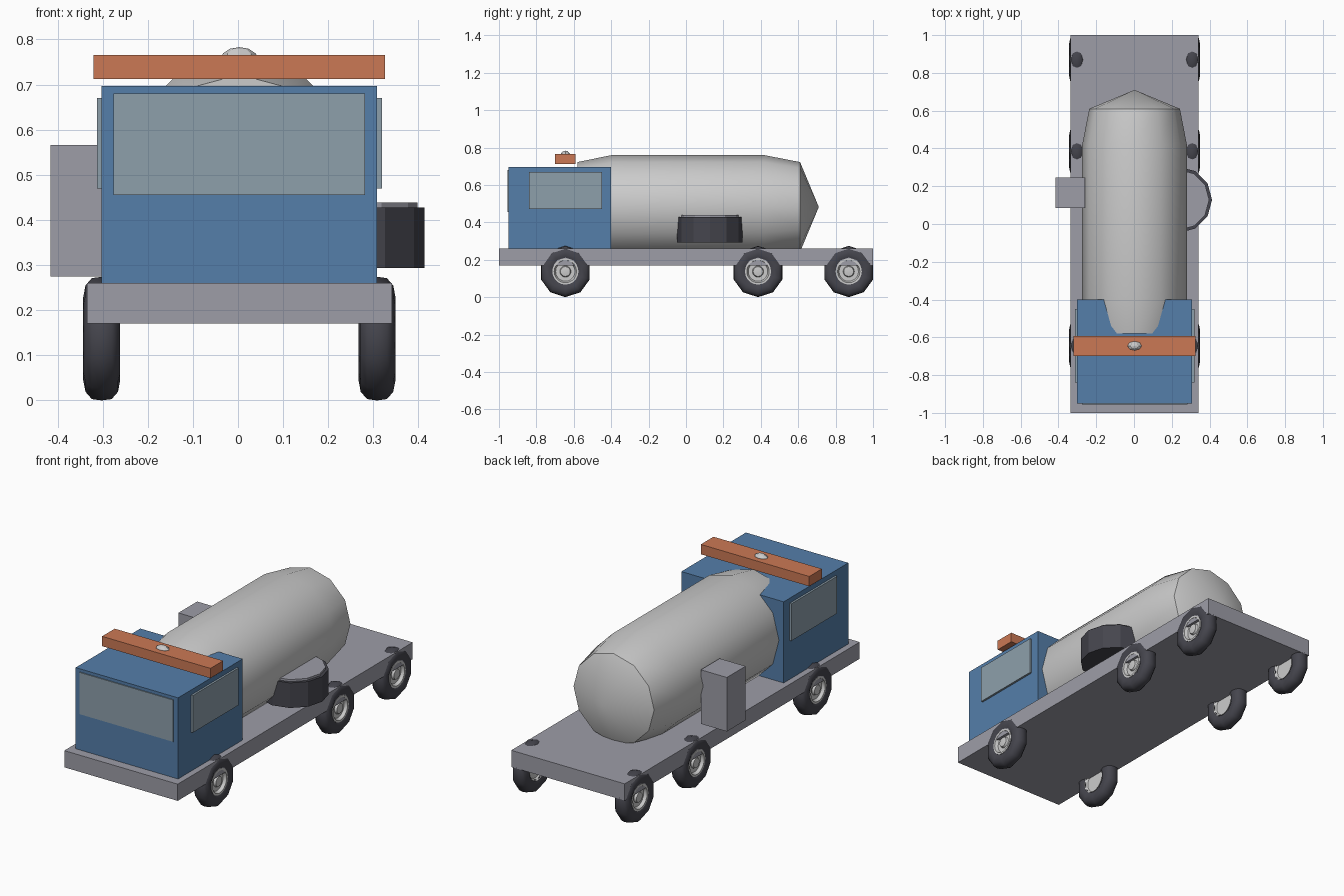
import bpy, bmesh, math
from mathutils import Matrix

if "Cube" in bpy.data.objects:
    bpy.data.objects.remove(bpy.data.objects["Cube"])

CX = 0.003  # shared centre line


def material(name, rgb):
    m = bpy.data.materials.new(name)
    m.diffuse_color = (*rgb, 1)
    m.use_nodes = True
    m.node_tree.nodes["Principled BSDF"].inputs["Base Color"].default_value = m.diffuse_color
    return m


BLUE = material("cab_blue", (0.09, 0.21, 0.40))
ORANGE = material("light_orange", (0.60, 0.19, 0.09))
GLASS = material("glass", (0.27, 0.35, 0.41))
RUBBER = material("rubber", (0.06, 0.06, 0.075))
STEEL = material("frame_grey", (0.34, 0.34, 0.39))
SILVER = material("silver", (0.60, 0.61, 0.62))


def finish(bm, name, mat=None, smooth=None):
    bmesh.ops.recalc_face_normals(bm, faces=bm.faces)
    me = bpy.data.meshes.new(name)
    bm.to_mesh(me)
    bm.free()
    ob = bpy.data.objects.new(name, me)
    bpy.context.collection.objects.link(ob)
    if mat:
        me.materials.append(mat)
    if smooth:
        bpy.ops.object.select_all(action='DESELECT')
        ob.select_set(True)
        bpy.context.view_layer.objects.active = ob
        bpy.ops.object.shade_smooth_by_angle(angle=math.radians(smooth))
    return ob


def box(name, x, y, z, mat=None):
    bm = bmesh.new()
    size = [b - a for a, b in (x, y, z)]
    mid = [(a + b) / 2 for a, b in (x, y, z)]
    bmesh.ops.create_cube(bm, size=1, matrix=Matrix.Translation(mid) @ Matrix.Diagonal((*size, 1)))
    return finish(bm, name, mat)


def lathe(name, profile, sides, centre, axis, mat=None, smooth=None, closed=False):
    """Spin (radius, height) points around the given axis."""
    bm = bmesh.new()
    rings = []
    for r, h in profile:
        if r == 0:
            rings.append([bm.verts.new((0, 0, h))] * sides)
        else:
            rings.append([bm.verts.new((r * math.cos(2 * math.pi * i / sides),
                                        r * math.sin(2 * math.pi * i / sides), h))
                          for i in range(sides)])
    pairs = list(zip(rings, rings[1:])) + ([(rings[-1], rings[0])] if closed else [])
    for a, b in pairs:
        for i in range(sides):
            j = (i + 1) % sides
            bm.faces.new(list(dict.fromkeys((a[i], a[j], b[j], b[i]))))
    turn = {'X': Matrix.Rotation(math.pi / 2, 4, 'Y'),
            'Y': Matrix.Rotation(-math.pi / 2, 4, 'X'),
            'Z': Matrix.Identity(4)}[axis]
    bm.transform(Matrix.Translation(centre) @ turn)
    return finish(bm, name, mat, smooth)


# Chassis and cab
box("chassis", (CX - 0.338, CX + 0.338), (-1, 1), (0.17, 0.26), STEEL)
box("cab", (CX - 0.305, CX + 0.305), (-0.95, -0.40), (0.255, 0.697), BLUE)
box("windscreen", (CX - 0.279, CX + 0.279), (-0.955, -0.93), (0.455, 0.68), GLASS)
for side, s in (("left", -1), ("right", 1)):
    x = sorted((CX + s * 0.295, CX + s * 0.316))
    box(f"{side}_window", x, (-0.84, -0.45), (0.47, 0.67), GLASS)

# Roof light bar and beacon
box("light_bar", (CX - 0.323, CX + 0.323), (-0.70, -0.592), (0.712, 0.765), ORANGE)
bm = bmesh.new()
bmesh.ops.create_uvsphere(bm, u_segments=8, v_segments=6, radius=1,
                          matrix=Matrix.Translation((CX, -0.645, 0.755))
                          @ Matrix.Diagonal((0.042, 0.027, 0.028, 1)))
finish(bm, "beacon", SILVER)

# Tank with stepped front and conical rear
lathe("tank", [(0, -0.58), (0.24, -0.58), (0.277, -0.40), (0.277, 0.42), (0.24, 0.61), (0, 0.71)],
      12, (CX, 0, 0.482), 'Y', None, 35)

# Side drum with lid, and equipment box on the other side
lathe("hose_drum", [(0, 0.293), (0.175, 0.293), (0.175, 0.428), (0, 0.428)],
      12, (0.238, 0.128, 0), 'Z', RUBBER)
lathe("drum_lid", [(0, 0.42), (0.16, 0.42), (0.16, 0.439), (0, 0.439)],
      12, (0.238, 0.128, 0), 'Z', STEEL)
box("equipment_box", (-0.415, -0.26), (0.085, 0.245), (0.275, 0.566), STEEL)

# Wheels: ten-sided tyre and a dished rim
TYRE = [(0.068, -0.030), (0.092, -0.041), (0.118, -0.036), (0.134, -0.022),
        (0.137, 0), (0.134, 0.022), (0.118, 0.036), (0.092, 0.041), (0.068, 0.030)]
RIM = [(0, -0.02), (0.06, -0.02), (0.07, -0.034), (0.07, 0.034), (0.060, 0.034),
       (0.052, 0.018), (0.03, 0.018), (0.026, 0.030), (0.012, 0.032), (0, 0.032)]
for row, y in (("front", -0.645), ("middle", 0.385), ("rear", 0.87)):
    for side, s in (("left", -1), ("right", 1)):
        c = (CX + s * 0.305, y, 0.137)
        lathe(f"{row}_{side}_tyre", TYRE, 10, c, 'X', RUBBER, 40, closed=True)
        lathe(f"{row}_{side}_rim", [(r, s * h) for r, h in RIM], 20, c, 'X', SILVER, 30)
